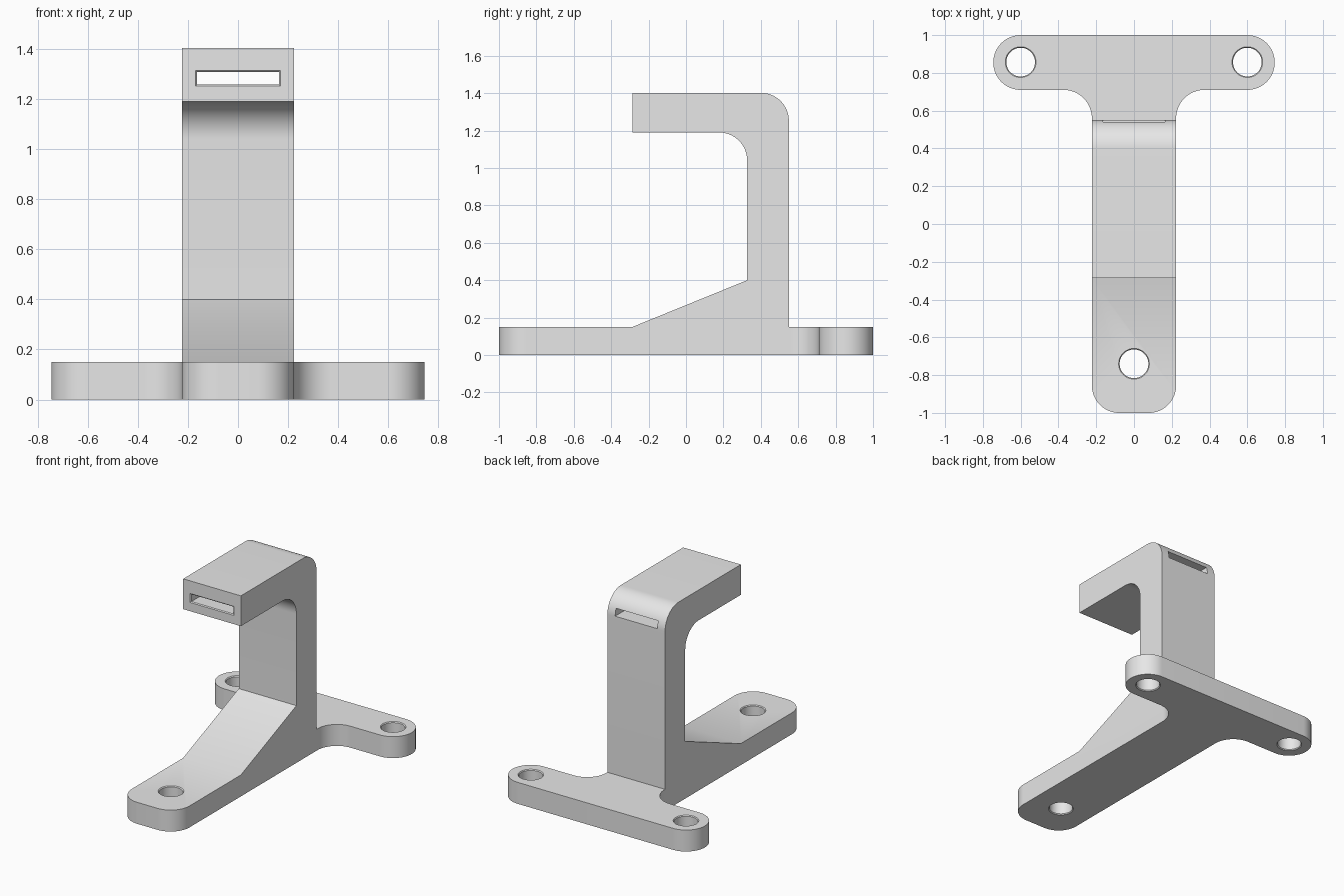
import bpy, bmesh, math

if "Cube" in bpy.data.objects:
    bpy.data.objects.remove(bpy.data.objects["Cube"])

grey = bpy.data.materials.new("light grey")
grey.diffuse_color = (0.8, 0.8, 0.8, 1)
grey.use_nodes = True
grey.node_tree.nodes["Principled BSDF"].inputs["Base Color"].default_value = grey.diffuse_color


def loft(name, rings):
    """Closed solid through a list of equal-length point rings."""
    bm = bmesh.new()
    vs = [[bm.verts.new(p) for p in ring] for ring in rings]
    n = len(rings[0])
    for a, b in zip(vs, vs[1:]):
        for i in range(n):
            j = (i + 1) % n
            bm.faces.new((a[i], a[j], b[j], b[i]))
    bm.faces.new(vs[0])
    bm.faces.new(vs[-1])
    bmesh.ops.recalc_face_normals(bm, faces=bm.faces)
    mesh = bpy.data.meshes.new(name)
    bm.to_mesh(mesh)
    bm.free()
    mesh.materials.append(grey)
    ob = bpy.data.objects.new(name, mesh)
    bpy.context.collection.objects.link(ob)
    return ob


def arc(cx, cy, r, a0, a1, n=16):
    """Points on an arc, angles in degrees."""
    angles = [math.radians(a0 + (a1 - a0) * i / n) for i in range(n + 1)]
    return [(cx + r * math.cos(a), cy + r * math.sin(a)) for a in angles]


def combine(target, tool, operation):
    """Apply a boolean and remove the tool object."""
    mod = target.modifiers.new(operation, 'BOOLEAN')
    mod.operation, mod.solver, mod.object = operation, 'EXACT', tool
    bpy.context.view_layer.objects.active = target
    bpy.ops.object.modifier_apply(modifier=mod.name)
    bpy.data.objects.remove(tool)


W = 0.223       # half width of the bracket
T = 0.15        # base thickness
R = 0.15        # corner radius

# T-shaped base plate: right half of the outline, then mirrored
half = arc(W - 0.145, -0.855, 0.145, -90, 0)
half += arc(W + R, 0.56, R, 180, 90)
half += arc(0.6, 0.855, 0.145, -90, 90, 32)
outline = half + [(-x, y) for x, y in reversed(half)]
bracket = loft("bracket", [[(x, y, z) for x, y in outline] for z in (0, T)])

# Upright with front gusset and overhanging arm
profile = [(-0.287, T), (0.327, 0.4)]
profile += arc(0.177, 1.04, R, 0, 90)
profile += [(-0.287, 1.19), (-0.287, 1.402)]
profile += arc(0.4, 1.252, R, 90, 0)
profile += [(0.55, T)]
upright = loft("upright", [[(x, y, z) for y, z in profile] for x in (-W, W)])
combine(bracket, upright, 'UNION')

# Screw holes with lightly broken edges
for cx, cy in ((-0.6, 0.857), (0.6, 0.857), (0, -0.74)):
    levels = ((-0.01, 0.09), (0.006, 0.076), (T - 0.006, 0.076), (T + 0.01, 0.09))
    hole = loft("hole_cutter", [[(x, y, z) for x, y in arc(cx, cy, r, 0, 360, 48)[:-1]]
                                for z, r in levels])
    combine(bracket, hole, 'DIFFERENCE')

# Strap slot running through the arm, front to back
slot_rings = []
for y, grow in ((-0.297, 0.016), (-0.281, 0), (0.6, 0)):
    w, lo, hi = 0.163 + grow, 1.257 - grow, 1.308 + grow
    slot_rings.append([(-w, y, lo), (w, y, lo), (w, y, hi), (-w, y, hi)])
combine(bracket, loft("slot_cutter", slot_rings), 'DIFFERENCE')

# Merge coplanar faces and smooth the rounded walls
bm = bmesh.new()
bm.from_mesh(bracket.data)
bmesh.ops.remove_doubles(bm, verts=bm.verts, dist=0.0001)
bmesh.ops.dissolve_limit(bm, angle_limit=math.radians(0.5), verts=bm.verts, edges=bm.edges)
bm.to_mesh(bracket.data)
bm.free()
bracket.select_set(True)
bpy.context.view_layer.objects.active = bracket
bpy.ops.object.shade_smooth_by_angle(angle=math.radians(30))
